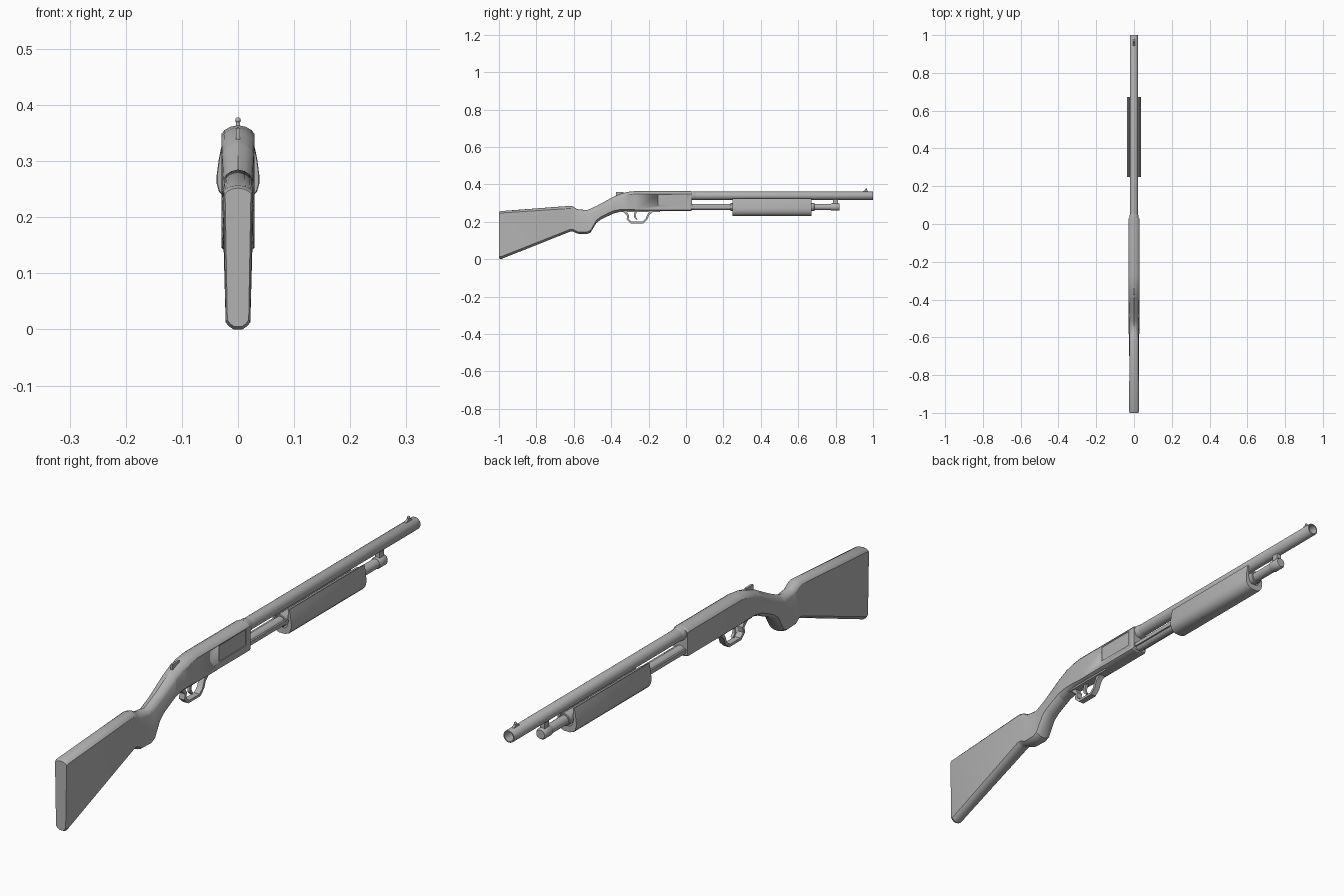
import bpy, bmesh, math
from mathutils import Vector

cube = bpy.data.objects.get("Cube")
if cube:
    bpy.data.objects.remove(cube, do_unlink=True)

GREY = (0.45, 0.45, 0.45, 1)
grey = bpy.data.materials.new("plain grey")
grey.use_nodes = True
grey.diffuse_color = GREY
grey.node_tree.nodes["Principled BSDF"].inputs["Base Color"].default_value = GREY


def finish(name, bm, angle=30):
    bmesh.ops.recalc_face_normals(bm, faces=bm.faces)
    mesh = bpy.data.meshes.new(name)
    bm.to_mesh(mesh)
    bm.free()
    mesh.materials.append(grey)
    ob = bpy.data.objects.new(name, mesh)
    bpy.context.collection.objects.link(ob)
    bpy.ops.object.select_all(action="DESELECT")
    ob.select_set(True)
    bpy.context.view_layer.objects.active = ob
    bpy.ops.object.shade_smooth_by_angle(angle=math.radians(angle))
    return ob


def loft(name, rings, angle=30):
    """Skin a list of closed rings and cap both ends."""
    bm = bmesh.new()
    loops = [[bm.verts.new(p) for p in ring] for ring in rings]
    n = len(loops[0])
    for a, b in zip(loops, loops[1:]):
        for i in range(n):
            j = (i + 1) % n
            bm.faces.new((a[i], a[j], b[j], b[i]))
    bm.faces.new(loops[0])
    bm.faces.new(loops[-1])
    return finish(name, bm, angle)


def turned(name, z, steps, x=0, sides=24):
    """Round part along y from (y, radius) steps."""
    angles = [math.tau * i / sides for i in range(sides)]
    return loft(name, [[(x + r * math.cos(a), y, z + r * math.sin(a)) for a in angles]
                       for y, r in steps])


def box(name, lo, hi):
    lo, hi = Vector(lo), Vector(hi)
    bm = bmesh.new()
    bmesh.ops.create_cube(bm, size=1)
    for v in bm.verts:
        v.co = (lo + hi) / 2 + v.co * (hi - lo)
    return finish(name, bm)


def strip(name, outer, inner, half_width):
    """Band between two open yz paths, extruded across x."""
    bm = bmesh.new()
    rows = [[bm.verts.new((x, *p)) for p in path]
            for path, x in ((outer, -half_width), (outer, half_width),
                            (inner, half_width), (inner, -half_width))]
    for k in range(4):
        a, b = rows[k], rows[(k + 1) % 4]
        for i in range(len(a) - 1):
            bm.faces.new((a[i], a[i + 1], b[i + 1], b[i]))
    for end in (0, -1):
        bm.faces.new([r[end] for r in rows])
    return finish(name, bm)


def section(y, bottom, top, w_low, w_high, c_low, c_high):
    """Slab cross-section with arched top and bottom."""
    half = [(0, top), (w_high * 0.5, top - c_high * 0.2), (w_high * 0.85, top - c_high * 0.6),
            (w_high, top - c_high), (w_low, bottom + c_low),
            (w_low * 0.75, bottom + c_low * 0.45), (w_low * 0.35, bottom)]
    mirror = [(-x, z) for x, z in reversed(half[1:])]
    return [(x, y, z) for x, z in half + mirror]


# Butt and pistol grip
loft("stock", [section(*s) for s in (
    (-1.00, 0.005, 0.252, 0.019, 0.023, 0.012, 0.010),
    (-0.99, 0.000, 0.257, 0.022, 0.026, 0.013, 0.010),
    (-0.62, 0.147, 0.285, 0.026, 0.024, 0.012, 0.014),
    (-0.605, 0.148, 0.282, 0.026, 0.023, 0.012, 0.016),
    (-0.58, 0.136, 0.267, 0.028, 0.023, 0.010, 0.018),
    (-0.53, 0.135, 0.262, 0.029, 0.023, 0.010, 0.020),
    (-0.51, 0.142, 0.270, 0.029, 0.024, 0.012, 0.022),
    (-0.48, 0.192, 0.284, 0.029, 0.025, 0.015, 0.024),
    (-0.455, 0.212, 0.297, 0.029, 0.026, 0.015, 0.024),
    (-0.39, 0.243, 0.333, 0.029, 0.028, 0.015, 0.022))])

# Receiver with a shallow ejection port on one side
receiver = loft("receiver", [section(*s) for s in (
    (-0.39, 0.243, 0.333, 0.029, 0.028, 0.015, 0.022),
    (-0.35, 0.254, 0.350, 0.029, 0.029, 0.012, 0.020),
    (-0.31, 0.258, 0.360, 0.029, 0.029, 0.008, 0.017),
    (-0.27, 0.258, 0.364, 0.029, 0.029, 0.006, 0.015),
    (0.026, 0.258, 0.364, 0.029, 0.029, 0.006, 0.015),
    (0.031, 0.261, 0.361, 0.027, 0.027, 0.006, 0.015))])
port_cutter = box("port_cutter", (0.0255, -0.15, 0.288), (0.05, 0.005, 0.346))
port_cutter.hide_render = True
port_cutter.display_type = "WIRE"
cut = receiver.modifiers.new("port", "BOOLEAN")
cut.operation = "DIFFERENCE"
cut.solver = "EXACT"
cut.object = port_cutter
port_cutter.hide_set(True)
box("safety_switch", (-0.004, -0.375, 0.335), (0.004, -0.335, 0.359))

# Barrel with a hollow muzzle, and its collar
turned("barrel", 0.339, [(0.02, 0.022), (0.998, 0.022), (1.0, 0.021), (1.0, 0.017), (0.85, 0.017)])
turned("barrel_collar", 0.339, [(0.02, 0.024), (0.045, 0.024), (0.05, 0.022)])

# Magazine tube, end cap and barrel bracket
turned("magazine_tube", 0.279, [(0.02, 0.017), (0.79, 0.017)])
turned("magazine_cap", 0.279, [(0.775, 0.018), (0.78, 0.020), (0.815, 0.020), (0.822, 0.016)])
box("barrel_bracket", (-0.009, 0.785, 0.285), (0.009, 0.812, 0.325))
for side, x in (("left", 0.019), ("right", -0.019)):
    box(side + "_action_bar", (x - 0.003, 0.02, 0.273), (x + 0.003, 0.27, 0.287))

# Pump grip: U-shaped shell around the magazine tube
half_shell = [(0.024, 0.322), (0.030, 0.324), (0.034, 0.305), (0.038, 0.275), (0.038, 0.260),
              (0.034, 0.246), (0.025, 0.236), (0.012, 0.231)]
inner_shell = [(0.012, 0.253), (0.022, 0.263), (0.026, 0.280)]


def shell_ring(y, grow):
    left = inner_shell[::-1][:1] + half_shell
    outline = left + [(-x, z) for x, z in reversed(left)]
    inside = [(-x, z) for x, z in reversed(inner_shell[:2])] + inner_shell[:2]
    return [(x * grow, y, 0.278 + (z - 0.278) * grow) for x, z in outline + inside]


loft("pump_grip", [shell_ring(0.248, 0.97), shell_ring(0.253, 1),
                   shell_ring(0.667, 1), shell_ring(0.672, 0.97)])
turned("pump_sleeve", 0.279, [(0.238, 0.020), (0.24, 0.022), (0.685, 0.022), (0.687, 0.020)])

# Trigger plate, guard and trigger
box("trigger_plate", (-0.016, -0.35, 0.253), (0.016, -0.14, 0.262))
strip("trigger_guard",
      [(-0.34, 0.255), (-0.314, 0.232), (-0.318, 0.212), (-0.296, 0.192),
       (-0.228, 0.192), (-0.206, 0.212), (-0.198, 0.234), (-0.175, 0.255)],
      [(-0.318, 0.256), (-0.304, 0.234), (-0.307, 0.215), (-0.291, 0.201),
       (-0.233, 0.201), (-0.216, 0.215), (-0.208, 0.236), (-0.195, 0.256)], 0.011)
strip("trigger",
      [(-0.272, 0.258), (-0.279, 0.238), (-0.277, 0.222), (-0.264, 0.209)],
      [(-0.258, 0.258), (-0.269, 0.238), (-0.268, 0.225), (-0.259, 0.213)], 0.005)

# Front sight: ramp and bead
strip("sight_ramp", [(0.94, 0.358), (0.957, 0.370), (0.968, 0.370), (0.978, 0.358)],
      [(0.94, 0.355), (0.957, 0.355), (0.968, 0.355), (0.978, 0.355)], 0.004)
bm = bmesh.new()
bmesh.ops.create_uvsphere(bm, u_segments=12, v_segments=8, radius=0.005)
bmesh.ops.translate(bm, verts=bm.verts, vec=(0, 0.963, 0.373))
finish("sight_bead", bm, 60)
